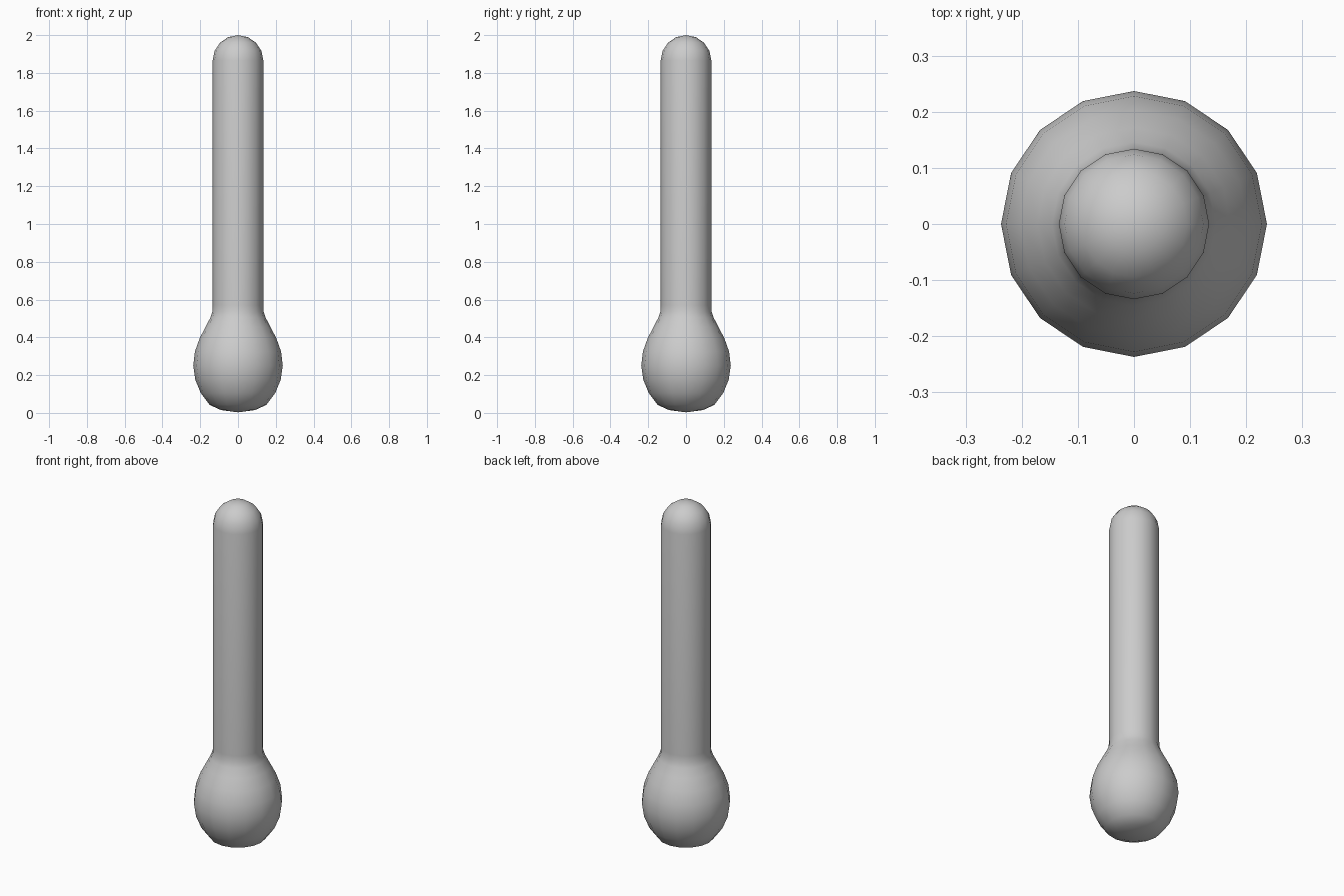
import bpy, bmesh, math

if "Cube" in bpy.data.objects:
    bpy.data.objects.remove(bpy.data.objects["Cube"])

SIDES = 16
R = 0.134  # stem radius

# Half profile (radius, height): bulb, neck, straight stem
profile = [(0, 0.003), (0.09, 0.015), (0.15, 0.042), (0.197, 0.105), (0.226, 0.175),
           (0.237, 0.25), (0.228, 0.325), (0.203, 0.395), (0.172, 0.455),
           (0.146, 0.505), (0.136, 0.535), (R, 0.57)]
# Domed tip
for i in range(5):
    a = math.pi / 2 * i / 4
    profile.append((R * math.cos(a) if i < 4 else 0, 2 - R + R * math.sin(a)))


def lathe(name, pts):
    bm = bmesh.new()
    rings = []
    for r, z in pts:
        n = SIDES if r > 0 else 1
        rings.append([bm.verts.new((r * math.cos(math.tau * k / SIDES),
                                    r * math.sin(math.tau * k / SIDES), z))
                      for k in range(n)])
    for lo, hi in zip(rings, rings[1:]):
        for k in range(SIDES):
            j = (k + 1) % SIDES
            if len(lo) == 1:
                bm.faces.new((lo[0], hi[j], hi[k]))
            elif len(hi) == 1:
                bm.faces.new((lo[k], lo[j], hi[0]))
            else:
                bm.faces.new((lo[k], lo[j], hi[j], hi[k]))
    bmesh.ops.recalc_face_normals(bm, faces=bm.faces)
    for f in bm.faces:
        f.smooth = True
    mesh = bpy.data.meshes.new(name)
    bm.to_mesh(mesh)
    bm.free()
    obj = bpy.data.objects.new(name, mesh)
    bpy.context.collection.objects.link(obj)
    return obj


# Thin-walled tube with a bulb at the bottom
tube = lathe("bulb_tube", profile)
wall = tube.modifiers.new("wall", 'SOLIDIFY')
wall.thickness = 0.006
wall.offset = -1
